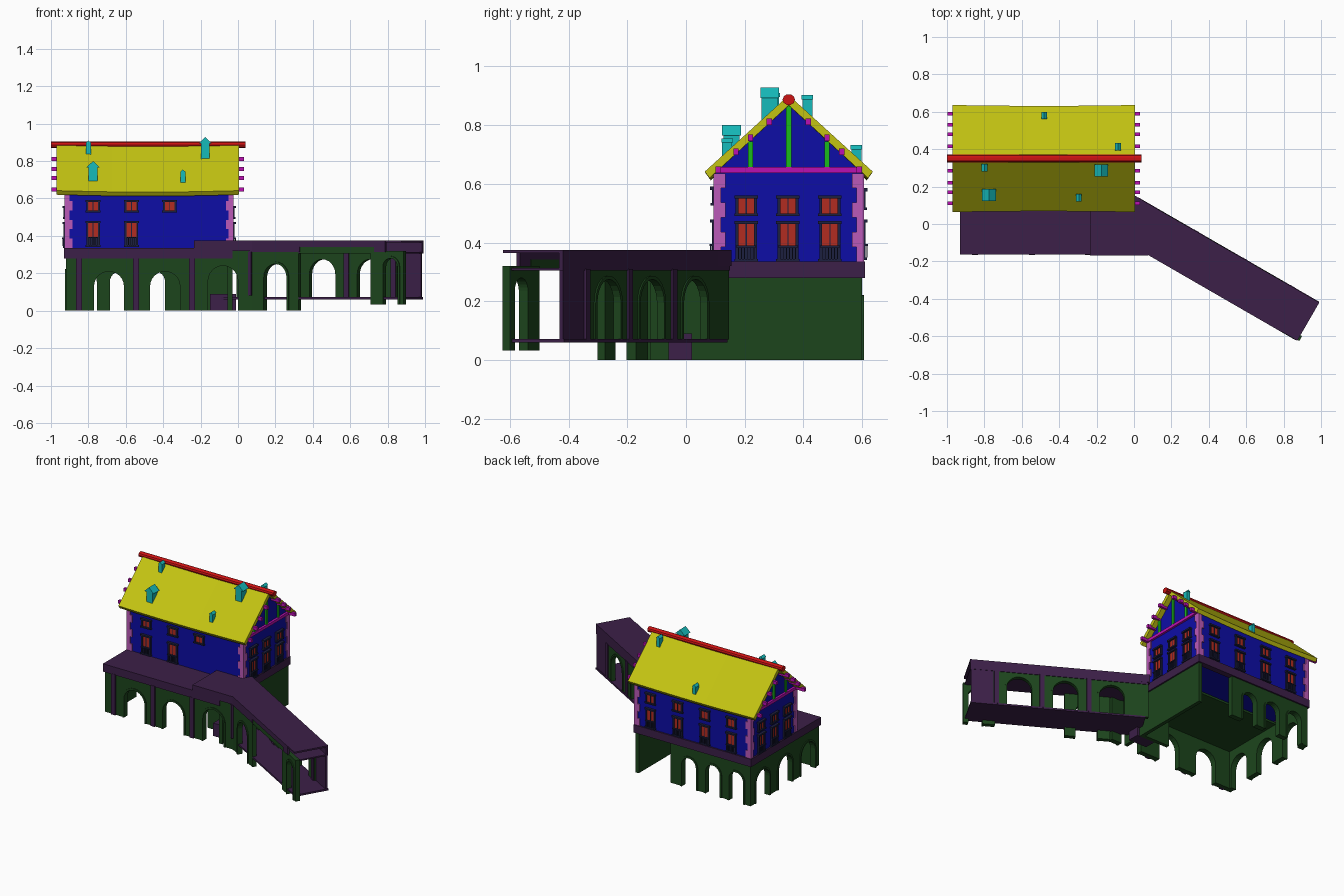
import bpy, bmesh, math
from mathutils import Vector

if "Cube" in bpy.data.objects:
    bpy.data.objects.remove(bpy.data.objects["Cube"])

COL = dict(green=(.012, .06, .012), purple=(.045, .014, .065), blue=(.004, .004, .38), yellow=(.55, .55, .006),
           red=(.6, .006, .006), magenta=(.5, .005, .45), timber=(.01, .5, .01), cyan=(.008, .5, .5),
           pink=(.5, .1, .48), pane=(.45, .025, .015), navy=(.012, .014, .05))
MATS = {}
for k, c in COL.items():
    MATS[k] = bpy.data.materials.new(k)
    MATS[k].diffuse_color = (*c, 1)
PARTS = {}


def prism(name, col, frame, pts, w0, w1):
    """Extrude an (along, z) outline between depths w0 and w1 in a turned frame."""
    ox, oy, ang = frame
    c, s = math.cos(math.radians(ang)), math.sin(math.radians(ang))
    bm = PARTS.setdefault((name, col), bmesh.new())
    rings = [[bm.verts.new((ox + c * a - s * w, oy + s * a + c * w, z)) for a, z in pts] for w in (w0, w1)]
    bm.faces.new(rings[0])
    bm.faces.new(rings[1][::-1])
    n = len(pts)
    for i in range(n):
        j = (i + 1) % n
        bm.faces.new((rings[0][j], rings[0][i], rings[1][i], rings[1][j]))


def box(name, col, frame, a0, a1, w0, w1, z0, z1):
    prism(name, col, frame, [(a0, z0), (a1, z0), (a1, z1), (a0, z1)], w0, w1)


def arch_pts(c, r, top, z0, n=12):
    spring = top - r
    return [(c - r, z0)] + [(c - r * math.cos(math.pi * i / n), spring + r * math.sin(math.pi * i / n))
                            for i in range(n + 1)] + [(c + r, z0)]


def arcade(name, frame, a0, a1, w0, w1, z0, z1, arches, ring=True):
    """Wall with round arches open to its foot, plus raised arch rings."""
    pts = [(a0, z0)]
    for c, r, top in arches:
        pts += arch_pts(c, r, top, z0)
        if ring:
            outline = arch_pts(c, r + .012, top + .012, z0) + arch_pts(c, r, top, z0)[::-1]
            prism(name + "_arch_rings", "green", frame, outline, w0 - .006, w0 + .004)
    prism(name, "green", frame, pts + [(a1, z0), (a1, z1), (a0, z1)], w0, w1)


WORLD = (0, 0, 0)
FRONT = (0, .10, 0)
RIGHT = (-.03, 0, 90)
BACK = (0, .60, 180)
LEFT = (-.92, 0, -90)
ACROSS = (0, 0, 90)
BRIDGE = (0, 0, -30)

# ground floor arcades
TERR = (0, -.155, 0)
arcade("front_arcade", TERR, -.92, -.24, 0, .035, 0, .285, [(-.69, .08, .21), (-.39, .08, .21)])
arcade("front_arcade", TERR, -.24, .08, 0, .035, 0, .325, [(-.08, .08, .24)])
for x in (-.85, -.545, -.245):
    box("pilasters", "purple", TERR, x - .016, x + .016, -.01, .01, 0, .285)
arcade("left_arcade", LEFT, -.6, .155, 0, .035, 0, .285, [(-.47, .075, .21), (-.22, .075, .21), (.03, .075, .21)])
arcade("back_arcade", BACK, .30, .92, 0, .035, 0, .285, [(.445, .055, .21), (.63, .055, .21), (.81, .055, .21)])
box("right_wall", "green", RIGHT, -.13, .60, 0, .025, 0, .285)
box("niche_wall", "green", WORLD, -.25, -.03, .02, .045, 0, .285)
box("niche_base", "purple", WORLD, -.15, -.01, -.06, .02, 0, .09)
box("vault_ceiling", "green", WORLD, -.90, -.05, -.13, .33, .265, .28)

# terrace slab and ledge around the house
box("terrace", "purple", WORLD, -.93, -.03, -.163, .12, .28, .335)
for f, a0, a1 in ((RIGHT, .1, .605), (LEFT, -.605, -.1), (BACK, .02, .93)):
    box("ledge", "purple", f, a0, a1, -.01, .03, .28, .335)
# raised platform where the bridge joins
c30 = [(-.235, -.168), (.075, -.168), (.09, .10), (-.0, .155), (-.03, .10), (-.235, .10)]
bm = PARTS.setdefault(("platform", "purple"), bmesh.new())
lo, hi = [[bm.verts.new((x, y, z)) for x, y in c30] for z in (.32, .375)]
bm.faces.new(lo[::-1])
bm.faces.new(hi)
for i in range(6):
    j = (i + 1) % 6
    bm.faces.new((lo[i], lo[j], hi[j], hi[i]))

# covered bridge
box("bridge_deck", "purple", BRIDGE, .0, 1.068, -.104, .13, .364, .375)
box("bridge_ceiling", "purple", BRIDGE, .0, 1.068, -.098, .125, .305, .314)
box("bridge_floor", "purple", BRIDGE, -.05, 1.065, -.098, .135, .06, .072)
box("bridge_fascia", "purple", BRIDGE, -.07, 1.068, .118, .132, .305, .375)
for a0, a1, z in ((.13, .44, .315), (.44, .90, .34), (.90, .97, .315)):
    box("bridge_fascia", "purple", BRIDGE, a0, a1, -.106, -.092, z, .375)
box("bridge_front_band", "green", BRIDGE, .44, .9, -.1, -.09, .305, .342)
arcade("bridge_front_start", BRIDGE, .14, .43, -.1, -.07, 0, .315, [(.29, .07, .25)])
arcade("bridge_front_end", BRIDGE, .875, 1.078, -.1, -.07, .033, .32, [(1.0, .045, .28)])
BRIDGE_BACK = (0, 0, 150)
arcade("bridge_back", BRIDGE_BACK, -.92, .07, -.128, -.105, .07, .31,
       [(-.755, .08, .275), (-.46, .08, .275), (-.165, .08, .275)])
for a in (-.61, -.31, -.9):
    box("bridge_pilasters", "purple", BRIDGE_BACK, a - .015, a + .015, -.136, -.098, .07, .31)
box("bridge_end_wall", "purple", BRIDGE, .92, 1.062, .115, .13, .07, .31)
box("bend_pilaster", "purple", BRIDGE, .125, .145, -.112, -.09, .08, .315)

# house body with gables
prism("house_walls", "blue", ACROSS, [(.10, .30), (.60, .30), (.60, .64), (.35, .875), (.10, .64)], .03, .92)

# corner quoins
for x, sx in ((-.03, -1), (-.92, 1)):
    for y, sy in ((.10, 1), (.60, -1)):
        for i in range(6):
            l, m = ((.035, .02), (.02, .035))[i % 2]
            xs = sorted((x - sx * .007, x + sx * l))
            ys = sorted((y - sy * .007, y + sy * m))
            box("quoins", "pink", WORLD, *xs, *ys, .336 + i * .05, .386 + i * .05)


def window(f, a, z0, z1, w=.052, foot=None):
    """Framed window with two red leaves; foot adds a panel and balcony rail below."""
    b = z0 if foot is None else foot
    h = w / 2
    for a0, a1 in ((a - h - .01, a - h), (a + h, a + h + .01)):
        box("window_frames", "navy", f, a0, a1, -.012, .004, b - .006, z1 + .006)
    box("window_frames", "navy", f, a - h - .014, a + h + .014, -.018, .004, z1, z1 + .011)
    box("window_frames", "navy", f, a - h - .014, a + h + .014, -.016, .004, b - .009, b)
    box("window_frames", "navy", f, a - .002, a + .002, -.009, .004, z0, z1)
    box("window_panes", "pane", f, a - h, a + h, -.005, .004, z0, z1)
    if foot is not None:
        box("window_panels", "navy", f, a - h, a + h, -.007, .004, foot, z0)
        box("balcony_rails", "navy", f, a - h - .008, a + h + .008, -.02, -.012, z0 - .006, z0)
        for i in range(6):
            p = a - h + i * w / 5
            box("balcony_rails", "navy", f, p - .0015, p + .0015, -.018, -.014, foot, z0)


for x in (-.775, -.57, -.365):
    window(FRONT, x, .535, .58)
for x in (-.775, -.57):
    window(FRONT, x, .395, .468, foot=.35)
for x in (.15, .36, .57, .775):
    window(BACK, x, .52, .575)
    window(BACK, x, .395, .468, foot=.35)
for y in (.205, .347, .49):
    for f, s in ((RIGHT, 1), (LEFT, -1)):
        window(f, s * y, .50, .55)
        window(f, s * y, .39, .463, foot=.345)

# gable timbers
for f, s in ((RIGHT, 1), (LEFT, -1)):
    box("gable_beams", "magenta", f, min(s * .09, s * .61), max(s * .09, s * .61), -.015, .01, .637, .657)
    for y, top in ((.22, .745), (.35, .875), (.48, .745)):
        box("gable_posts", "timber", f, s * y - .009, s * y + .009, -.01, .01, .657, top)

# purlins sticking out under the roof
for d, z in ((.24, .648), (.18, .71), (.13, .757), (.066, .812)):
    for s in (-1, 1):
        y = .35 + s * d
        for x in (-.998, -.05):
            box("purlins", "magenta", WORLD, x, x + .083, y - .009, y + .009, z - .011, z + .011)

# roof, sagging a little at mid length
bm = PARTS.setdefault(("roof", "yellow"), bmesh.new())
prof = [(.064, .642), (.35, .902), (.636, .642), (.62, .620), (.35, .868), (.08, .620)]
prev = None
for k in range(11):
    t = k / 10
    sag = .008 * math.sin(math.pi * t)
    ring = [bm.verts.new((-.97 + .975 * t, y + (.35 - y) * sag * 2, z - sag)) for y, z in prof]
    if prev:
        for i in range(6):
            j = (i + 1) % 6
            bm.faces.new((prev[i], prev[j], ring[j], ring[i]))
    if k in (0, 10):
        bm.faces.new(ring[0:2] + ring[4:6])
        bm.faces.new(ring[1:5])
    prev = ring

# ridge tile
prism("ridge", "red", ACROSS, [(.35 + .021 * math.cos(math.tau * i / 10), .887 + .019 * math.sin(math.tau * i / 10))
                               for i in range(10)], -.04, 1.0)


# chimneys with pitched caps
def chimney(x, y, top, w, d, cap):
    roof_z = .90 - abs(y - .35) * .91
    body_top = top - cap
    box("chimneys", "cyan", WORLD, x - w / 2, x + w / 2, y - d / 2, y + d / 2, roof_z - .05, body_top)
    o = w * .8 if w > .03 else w * .6
    prism("chimney_caps", "cyan", WORLD, [(x - o, body_top), (x + o, body_top), (x, top)],
          y - d * .58, y + d * .58)


for x, y, top in ((-.775, .155, .80), (-.175, .285, .928)):
    chimney(x, y, top, .046, .055, .035)
for x, y, top in ((-.80, .30, .91), (-.295, .14, .755), (-.48, .58, .732), (-.085, .413, .902)):
    chimney(x, y, top, .026, .034, .014)

# finish objects
for (name, col), bm in PARTS.items():
    bmesh.ops.recalc_face_normals(bm, faces=bm.faces)
    me = bpy.data.meshes.new(name)
    bm.to_mesh(me)
    bm.free()
    me.materials.append(MATS[col])
    bpy.context.collection.objects.link(bpy.data.objects.new(name, me))

for m in bpy.data.materials:
    if m.users and not m.is_grease_pencil:
        m.use_nodes = True
        m.node_tree.nodes["Principled BSDF"].inputs["Base Color"].default_value = m.diffuse_color
